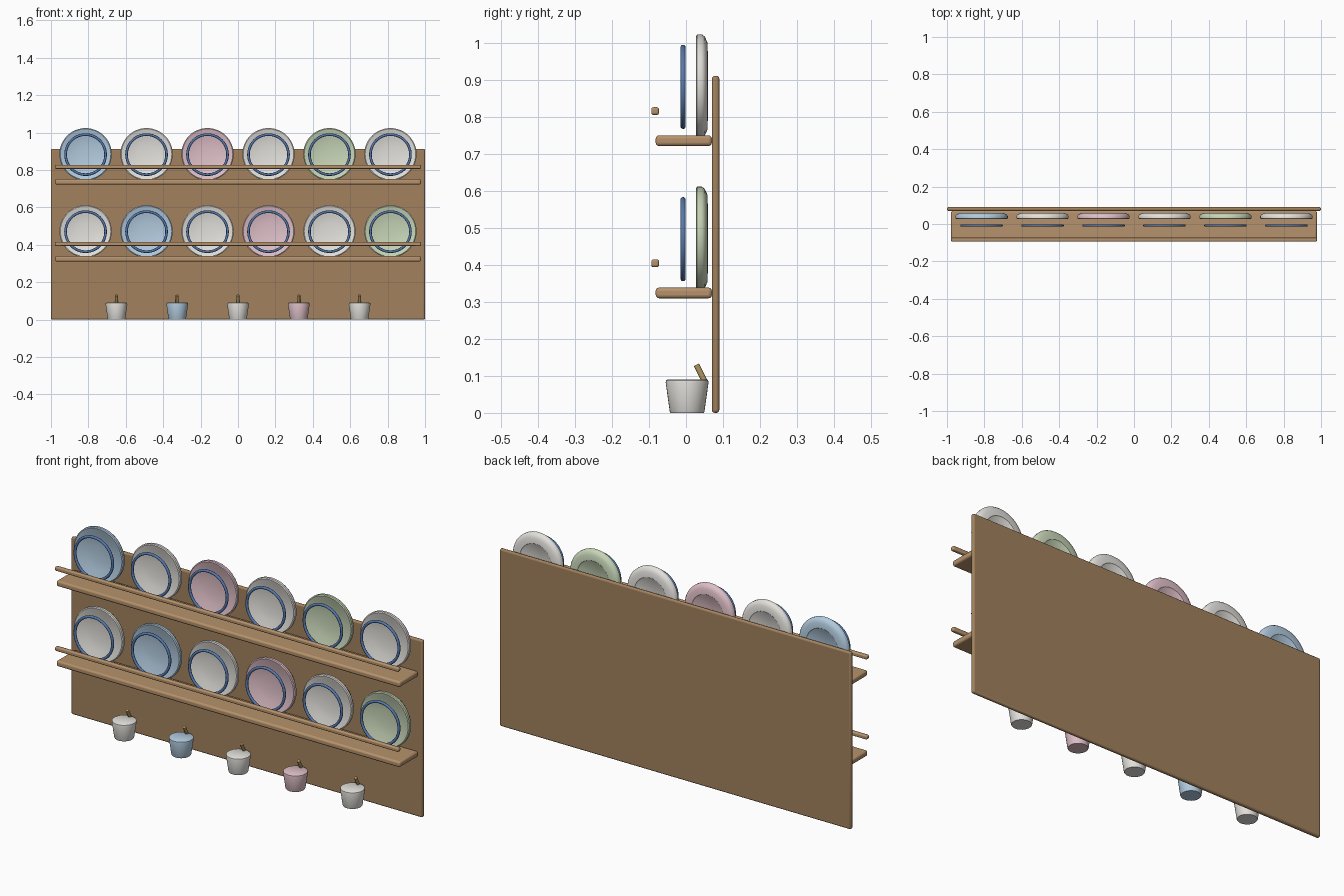
import bpy, bmesh, math
from mathutils import Matrix, Vector

if "Cube" in bpy.data.objects:
    bpy.data.objects.remove(bpy.data.objects["Cube"])


def material(name, rgb):
    m = bpy.data.materials.new(name)
    m.diffuse_color = (*rgb, 1)
    m.use_nodes = True
    m.node_tree.nodes["Principled BSDF"].inputs["Base Color"].default_value = m.diffuse_color
    return m


PANEL = material("dark_wood", (0.36, 0.22, 0.11))
WOOD = material("shelf_wood", (0.47, 0.29, 0.15))
NAVY = material("navy_glaze", (0.09, 0.19, 0.42))
BRASS = material("brass", (0.45, 0.31, 0.12))
CREAM = material("cream_glaze", (0.78, 0.76, 0.72))
BLUE = material("blue_glaze", (0.45, 0.60, 0.74))
PINK = material("pink_glaze", (0.74, 0.53, 0.58))
GREEN = material("green_glaze", (0.58, 0.67, 0.48))


def finish(obj, name, mat, angle=40):
    obj.name = name
    obj.data.materials.append(mat)
    bpy.ops.object.select_all(action='DESELECT')
    obj.select_set(True)
    bpy.context.view_layer.objects.active = obj
    bpy.ops.object.shade_smooth_by_angle(angle=math.radians(angle))
    return obj


def board(name, x, y, z, mat, bevel):
    """Rounded box from (min, max) ranges."""
    bpy.ops.mesh.primitive_cube_add(size=1, location=[(a + b) / 2 for a, b in (x, y, z)])
    obj = bpy.context.object
    obj.scale = [b - a for a, b in (x, y, z)]
    bpy.ops.object.transform_apply(location=False, rotation=False, scale=True)
    mod = obj.modifiers.new("round", 'BEVEL')
    mod.width = bevel
    mod.segments = 3
    return finish(obj, name, mat)


def lathe(name, profile, loc, mat, facing_y=False, steps=48):
    """Closed solid of revolution; the (radius, height) profile starts and ends on the axis."""
    bm = bmesh.new()
    verts = [bm.verts.new((r, 0, h)) for r, h in profile]
    edges = [bm.edges.new(p) for p in zip(verts, verts[1:])]
    bmesh.ops.spin(bm, geom=verts + edges, cent=(0, 0, 0), axis=(0, 0, 1),
                   angle=2 * math.pi, steps=steps, use_duplicate=False)
    bmesh.ops.remove_doubles(bm, verts=bm.verts, dist=1e-5)
    bmesh.ops.recalc_face_normals(bm, faces=bm.faces)
    if facing_y:
        bm.transform(Matrix.Rotation(-math.pi / 2, 4, 'X'))
    mesh = bpy.data.meshes.new(name)
    bm.to_mesh(mesh)
    bm.free()
    obj = bpy.data.objects.new(name, mesh)
    bpy.context.collection.objects.link(obj)
    obj.location = loc
    return finish(obj, name, mat)


# Back panel
board("back_panel", (-1, 1), (0.07, 0.09), (0, 0.912), PANEL, 0.008)

# Plate profile, height measured along +y from the front rim
PLATE = [(0, 0.019), (0.045, 0.019), (0.085, 0.013), (0.115, 0.005), (0.135, 0),
         (0.14, 0.003), (0.14, 0.016), (0.134, 0.024), (0.118, 0.031),
         (0.09, 0.032), (0.085, 0.028), (0, 0.028)]

# Two shelves, each with a rail and six ringed plates
ROWS = [("lower", 0.31, [CREAM, BLUE, CREAM, PINK, CREAM, GREEN]),
        ("upper", 0.722, [BLUE, CREAM, PINK, CREAM, GREEN, CREAM])]
for row, z, glazes in ROWS:
    board(f"{row}_shelf", (-0.978, 0.978), (-0.082, 0.07), (z, z + 0.029), WOOD, 0.009)
    board(f"{row}_rail", (-0.978, 0.978), (-0.094, -0.073), (z + 0.084, z + 0.105), WOOD, 0.006)
    for i, glaze in enumerate(glazes):
        x = -0.815 + 0.326 * i
        lathe(f"{row}_plate_{i + 1}", PLATE, (x, 0.027, z + 0.162), glaze, True)
        bpy.ops.mesh.primitive_torus_add(
            location=(x, -0.008, z + 0.16), rotation=(math.pi / 2, 0, 0),
            major_radius=0.107, minor_radius=0.007, major_segments=48, minor_segments=10)
        finish(bpy.context.object, f"{row}_plate_ring_{i + 1}", NAVY, 60)

# Cups with slanted hooks along the bottom
CUP = [(0, 0), (0.045, 0), (0.047, 0.004), (0.058, 0.082), (0.057, 0.088), (0.054, 0.09), (0, 0.09)]
start, end = Vector((0, 0.054, 0.078)), Vector((0, 0.028, 0.13))
for i, glaze in enumerate([CREAM, BLUE, CREAM, PINK, CREAM]):
    x = -0.65 + 0.325 * i
    lathe(f"cup_{i + 1}", CUP, (x, 0.003, 0), glaze, steps=32)
    axis = end - start
    bpy.ops.mesh.primitive_cylinder_add(
        vertices=16, radius=0.008, depth=axis.length,
        location=(start + end) / 2 + Vector((x, 0, 0)),
        rotation=axis.to_track_quat('Z', 'Y').to_euler())
    finish(bpy.context.object, f"cup_hook_{i + 1}", BRASS)
